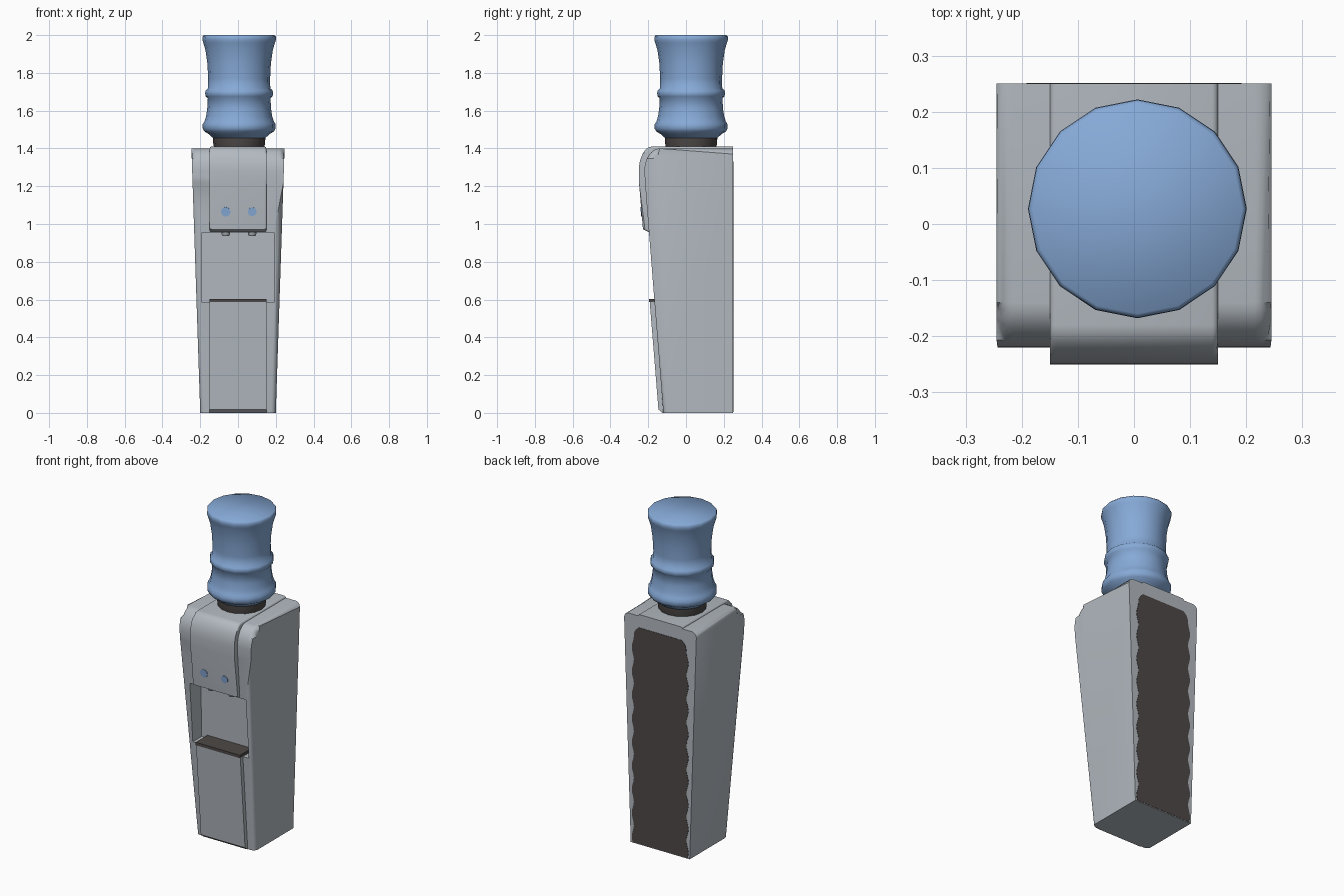
import bpy, bmesh, math

if "Cube" in bpy.data.objects:
    bpy.data.objects.remove(bpy.data.objects["Cube"])


def material(name, rgb):
    m = bpy.data.materials.new(name)
    m.diffuse_color = (*rgb, 1)
    m.use_nodes = True
    m.node_tree.nodes["Principled BSDF"].inputs["Base Color"].default_value = m.diffuse_color
    return m


GREY = material("cool grey plastic", (0.45, 0.49, 0.53))
BLUE = material("water blue", (0.24, 0.40, 0.68))
DARK = material("dark brown", (0.075, 0.066, 0.063))


def finish(name, bm, mat, angle=35):
    bmesh.ops.recalc_face_normals(bm, faces=bm.faces)
    me = bpy.data.meshes.new(name)
    bm.to_mesh(me)
    bm.free()
    me.materials.append(mat)
    ob = bpy.data.objects.new(name, me)
    bpy.context.collection.objects.link(ob)
    smooth(ob, angle)
    return ob


def smooth(ob, angle=35):
    bpy.ops.object.select_all(action='DESELECT')
    ob.select_set(True)
    bpy.context.view_layer.objects.active = ob
    bpy.ops.object.shade_smooth_by_angle(angle=math.radians(angle))


def arc(cy, cz, ry, rz, n=8):
    """Quarter ellipse in the y-z plane, from the top round to the front."""
    return [(cy - ry * math.sin(i / n * math.pi / 2), cz + rz * math.cos(i / n * math.pi / 2))
            for i in range(n + 1)]


def slab(name, profile, half, mat, bevel=0.0, segs=4, taper=None):
    """Side profile (y, z) extruded across x, with rounded front/top rims."""
    bm = bmesh.new()
    a = [bm.verts.new((-half, y, z)) for y, z in profile]
    b = [bm.verts.new((half, y, z)) for y, z in profile]
    bm.faces.new(a)
    bm.faces.new(b[::-1])
    n = len(profile)
    for i in range(n):
        j = (i + 1) % n
        bm.faces.new((a[i], b[i], b[j], a[j]))
    if bevel:
        back = max(y for y, z in profile)
        low = min(z for y, z in profile)
        rims = []
        for e in bm.edges:
            p, q = (v.co for v in e.verts)
            if p.x * q.x < 0:
                continue
            if (p.y > back - 1e-4 and q.y > back - 1e-4) or (p.z < low + 1e-4 and q.z < low + 1e-4):
                continue
            rims.append(e)
        bmesh.ops.bevel(bm, geom=rims, offset=bevel, segments=segs, profile=0.5,
                        affect='EDGES', clamp_overlap=True)
    if taper:
        for v in bm.verts:
            v.co.x *= taper(v.co.z)
    return finish(name, bm, mat)


def lathe(name, profile, cx, cy, mat, sides=16, angle=50):
    """Profile (r, z) turned round a vertical axis, capped at both ends."""
    bm = bmesh.new()
    rings = [[bm.verts.new((cx + r * math.cos(2 * math.pi * k / sides),
                            cy + r * math.sin(2 * math.pi * k / sides), z))
              for k in range(sides)] for r, z in profile]
    for lo, hi in zip(rings, rings[1:]):
        for k in range(sides):
            j = (k + 1) % sides
            bm.faces.new((lo[k], lo[j], hi[j], hi[k]))
    bm.faces.new(rings[0])
    bm.faces.new(rings[-1])
    return finish(name, bm, mat, angle)


# Tapered cabinet with a rounded top front
body = slab("cabinet", [(0.25, 0), (0.25, 1.40)] + arc(-0.14, 1.28, 0.08, 0.12)
            + [(-0.217, 1.22), (-0.12, 0)], 0.245, GREY, 0.03, 4,
            lambda z: (0.20 + 0.045 * min(z / 1.35, 1)) / 0.245)

# Dispensing niche cut into the front
cutter = slab("niche_cutter", [(-0.4, 0.585), (-0.08, 0.585), (-0.09, 0.955), (-0.4, 0.955)],
              0.19, GREY)
cutter.hide_render = True
mod = body.modifiers.new("niche", 'BOOLEAN')
mod.operation = 'DIFFERENCE'
mod.object = cutter
bpy.context.view_layer.objects.active = body
bpy.ops.object.modifier_apply(modifier=mod.name)
bpy.data.objects.remove(cutter)
smooth(body)

# Raised hood strip running over the top, and lower front panel
slab("hood", [(0.25, 1.37), (0.25, 1.41)] + arc(-0.18, 1.28, 0.07, 0.13)
     + [(-0.249, 1.22), (-0.228, 0.972), (-0.195, 0.956), (-0.16, 0.956), (-0.16, 1.25), (-0.1, 1.37)],
     0.15, GREY, 0.012, 3)
slab("lower_panel", [(-0.09, 0.587), (-0.192, 0.587), (-0.146, 0.018), (-0.125, 0), (-0.09, 0)],
     0.15, GREY)

# Drip tray
slab("drip_tray", [(-0.082, 0.586), (-0.196, 0.586), (-0.196, 0.604), (-0.082, 0.604)],
     0.15, DARK)

# Taps and buttons
for side, x, r in (("left", -0.065, 0.025), ("right", 0.075, 0.023)):
    lathe(side + "_tap", [(0.017, 0.937), (0.021, 0.943), (0.024, 0.965)], x, -0.165, GREY, 12)
    bpy.ops.mesh.primitive_cylinder_add(vertices=16, radius=r, depth=0.008,
                                        location=(x, -0.2355, 1.065),
                                        rotation=(math.radians(95), 0, 0))
    button = bpy.context.object
    button.name = side + "_button"
    button.data.materials.append(BLUE)

# Back grille plate with wavy edges and rounded top corners
bm = bmesh.new()
right = []
for i in range(81):
    z = 0.004 + 1.326 * i / 80
    x = 0.185 + 0.007 * math.sin(2 * math.pi * z / 0.145)
    x -= 0.045 * max(0, (z - 1.27) / 0.06) ** 2
    right.append((x, z))
outline = right + [(-x, z) for x, z in reversed(right)]
plate = bm.faces.new([bm.verts.new((x, 0.247, z)) for x, z in outline])
ext = bmesh.ops.extrude_face_region(bm, geom=[plate])
for v in ext["geom"]:
    if isinstance(v, bmesh.types.BMVert):
        v.co.y = 0.2515
finish("back_grille", bm, DARK)

# Collar and ribbed water bottle
CX, CY = 0.006, 0.027
lathe("bottle_collar", [(0.132, 1.40), (0.137, 1.425), (0.139, 1.457)], CX, CY, DARK)
lathe("water_bottle", [(0.125, 1.45), (0.142, 1.458), (0.160, 1.475), (0.184, 1.49), (0.193, 1.505),
                       (0.193, 1.528), (0.184, 1.542), (0.175, 1.57), (0.169, 1.61), (0.166, 1.665),
                       (0.177, 1.676), (0.180, 1.692), (0.177, 1.707), (0.165, 1.718),
                       (0.164, 1.77), (0.168, 1.85), (0.178, 1.92), (0.190, 1.96),
                       (0.195, 1.975), (0.194, 1.992), (0.187, 2.0)], CX, CY, BLUE, 16, 60)
